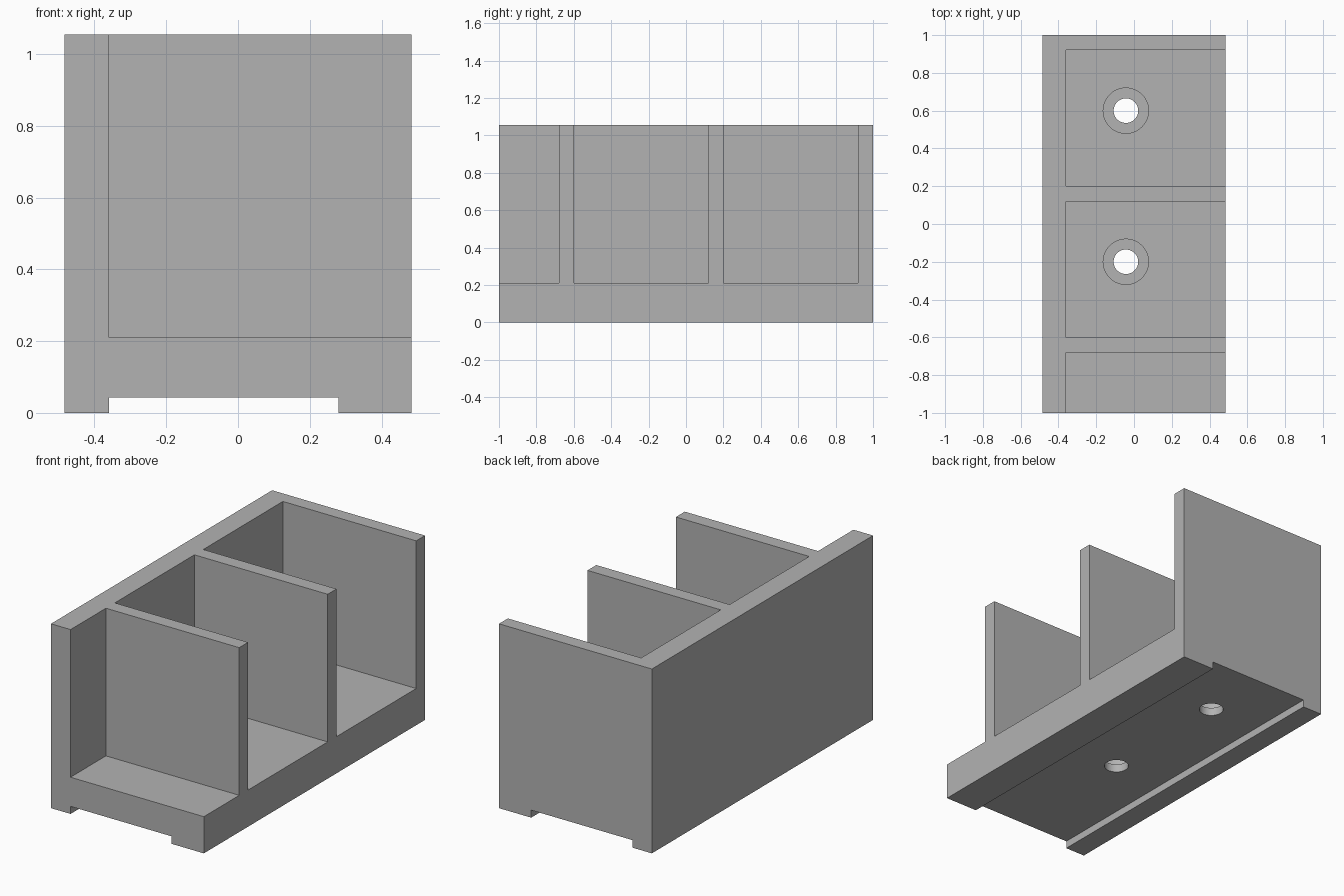
import bpy
import bmesh
from mathutils import Matrix, Vector

cube = bpy.data.objects.get("Cube")
if cube:
    bpy.data.objects.remove(cube, do_unlink=True)

X, Y, TOP = 0.484, 1.0, 1.055      # half width, half length, height
FLOOR, CHANNEL = 0.21, 0.043       # tray floor and underside channel heights
INNER = -0.36                      # inner face of the long side wall
OVER = 0.1                         # cutter overshoot

grey = bpy.data.materials.new("plain grey")
grey.use_nodes = True
colour = (0.45, 0.45, 0.45, 1)
grey.diffuse_color = colour
grey.node_tree.nodes["Principled BSDF"].inputs["Base Color"].default_value = colour


def make_object(name, bm):
    mesh = bpy.data.meshes.new(name)
    bm.to_mesh(mesh)
    bm.free()
    mesh.materials.append(grey)
    obj = bpy.data.objects.new(name, mesh)
    bpy.context.collection.objects.link(obj)
    return obj


def box(name, low, high):
    low, high = Vector(low), Vector(high)
    bm = bmesh.new()
    place = Matrix.Translation((low + high) / 2) @ Matrix.Diagonal((*(high - low), 1))
    bmesh.ops.create_cube(bm, size=1, matrix=place)
    return make_object(name, bm)


def cylinder(name, x, y, low, high, radius):
    bm = bmesh.new()
    bmesh.ops.create_cone(bm, cap_ends=True, segments=48, radius1=radius, radius2=radius,
                          depth=high - low,
                          matrix=Matrix.Translation((x, y, (low + high) / 2)))
    return make_object(name, bm)


def cut(target, cutter):
    cutter.hide_render = True
    mod = target.modifiers.new("cut", "BOOLEAN")
    mod.operation = "DIFFERENCE"
    mod.solver = "EXACT"
    mod.object = cutter
    bpy.context.view_layer.objects.active = target
    bpy.ops.object.modifier_apply(modifier=mod.name)
    bpy.data.objects.remove(cutter, do_unlink=True)


# Solid block
holder = box("open_sided_holder", (-X, -Y, 0), (X, Y, TOP))

# Three bays, open at the top and one side; the front bay is also open at its end
for start, end in ((-Y - OVER, -0.68), (-0.6, 0.12), (0.2, 0.92)):
    cut(holder, box("bay_cutter", (INNER, start, FLOOR), (X + OVER, end, TOP + OVER)))

# Shallow channel along the underside
cut(holder, box("channel_cutter", (INNER, -Y - OVER, -OVER), (0.28, Y + OVER, CHANNEL)))

# Counterbored screw holes in the two full bays
for y in (-0.2, 0.6):
    cut(holder, cylinder("hole_cutter", -0.043, y, -OVER, FLOOR + OVER, 0.065))
    cut(holder, cylinder("counterbore_cutter", -0.043, y, 0.09, FLOOR + OVER, 0.12))

# Smooth hole walls, sharp edges elsewhere
bpy.ops.object.select_all(action="DESELECT")
holder.select_set(True)
bpy.context.view_layer.objects.active = holder
bpy.ops.object.shade_smooth_by_angle()
